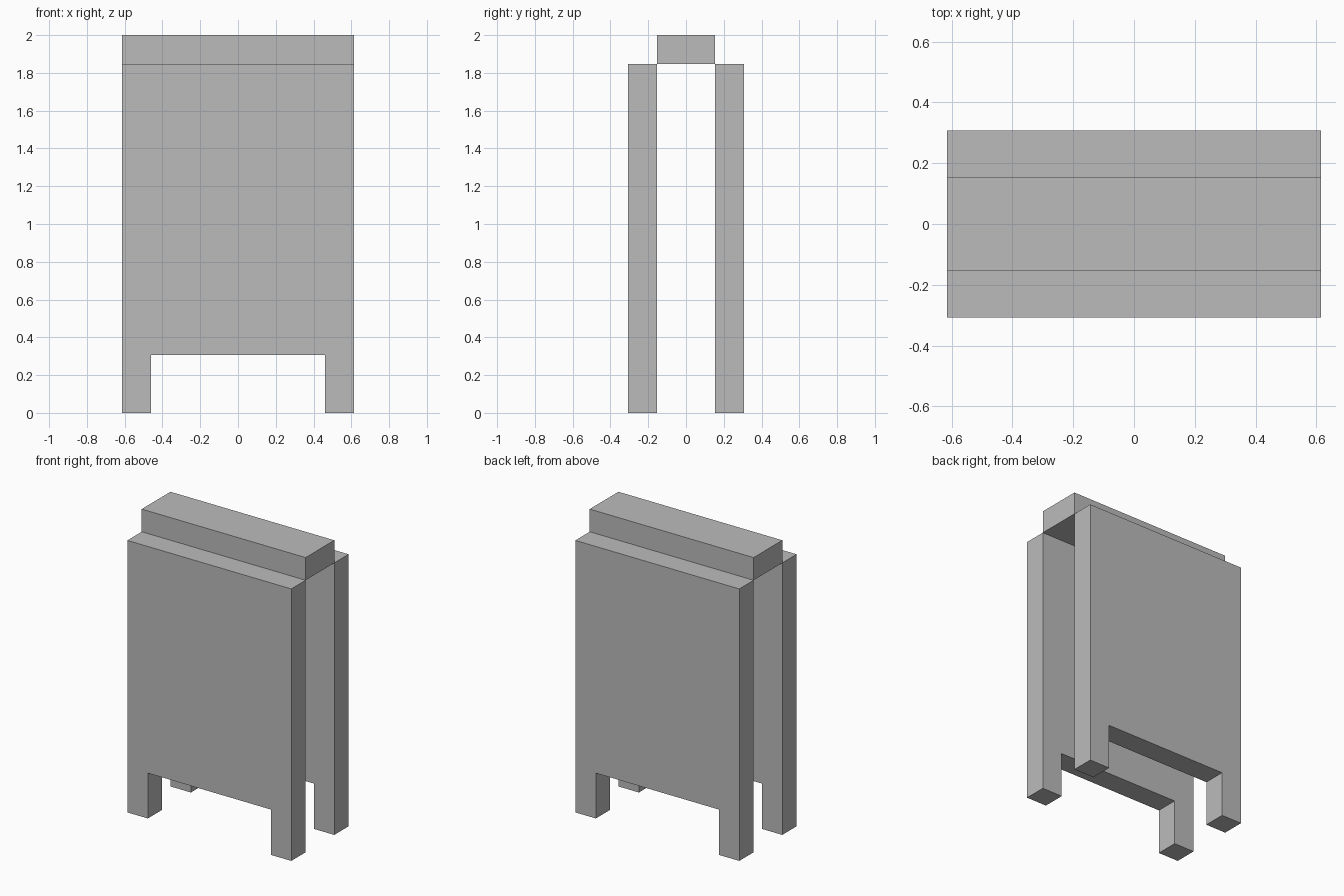
import bpy
import bmesh

cube = bpy.data.objects.get("Cube")
if cube:
    bpy.data.objects.remove(cube, do_unlink=True)

U = 2 / 13           # board thickness, the module for every size
HALF_W = 4 * U       # half the overall width
PANEL_TOP = 12 * U
LEG = 2 * U          # leg height

grey = bpy.data.materials.new("plain grey")
grey.use_nodes = True
grey.diffuse_color = (0.5, 0.5, 0.5, 1)
grey.node_tree.nodes["Principled BSDF"].inputs["Base Color"].default_value = (0.5, 0.5, 0.5, 1)


def board(name, outline, y_front, depth):
    """Extrude an x-z outline backwards along y."""
    bm = bmesh.new()
    face = bm.faces.new([bm.verts.new((x, y_front, z)) for x, z in outline])
    new = bmesh.ops.extrude_face_region(bm, geom=[face])["geom"]
    verts = [v for v in new if isinstance(v, bmesh.types.BMVert)]
    bmesh.ops.translate(bm, verts=verts, vec=(0, depth, 0))
    bmesh.ops.recalc_face_normals(bm, faces=bm.faces)
    mesh = bpy.data.meshes.new(name)
    bm.to_mesh(mesh)
    bm.free()
    mesh.materials.append(grey)
    obj = bpy.data.objects.new(name, mesh)
    bpy.context.collection.objects.link(obj)


# Panels: right half of the outline, mirrored to the left
half = [(HALF_W - U, LEG), (HALF_W - U, 0), (HALF_W, 0), (HALF_W, PANEL_TOP)]
panel = half + [(-x, z) for x, z in reversed(half)]
board("front_panel", panel, -2 * U, U)
board("back_panel", panel, U, U)

# Top bar bridging the gap between the panels
bar = [(-HALF_W, PANEL_TOP), (HALF_W, PANEL_TOP), (HALF_W, 2), (-HALF_W, 2)]
board("top_bar", bar, -U, 2 * U)
